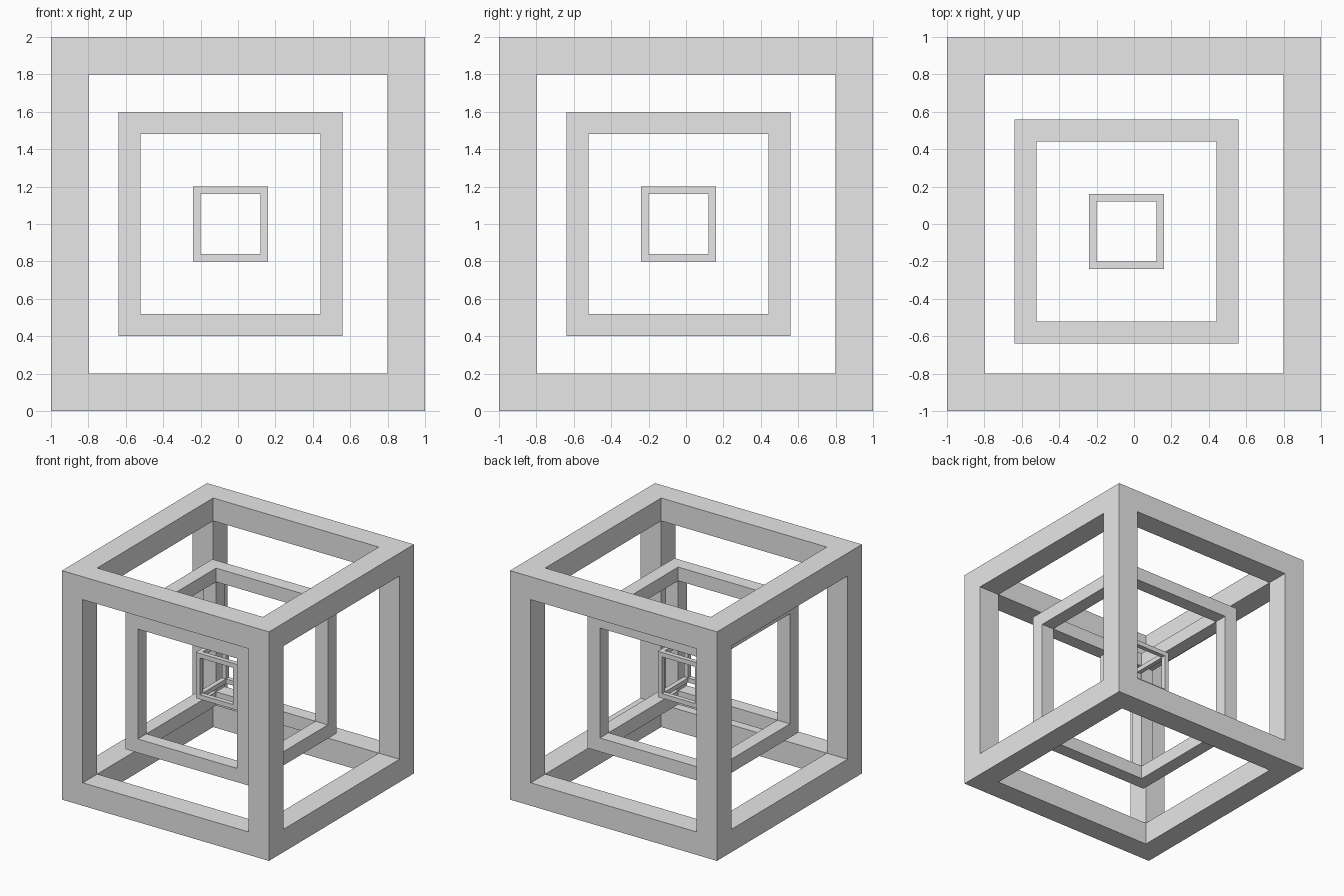
import bpy
import bmesh
from mathutils import Vector

default = bpy.data.objects.get("Cube")
if default:
    bpy.data.objects.remove(default, do_unlink=True)

grey = bpy.data.materials.new("light_grey")
grey.use_nodes = True
colour = (0.8, 0.8, 0.8, 1.0)
grey.diffuse_color = colour
for node in grey.node_tree.nodes:
    if node.type == "BSDF_PRINCIPLED":
        node.inputs["Base Color"].default_value = colour


def cube_frame(name, size, bar, centre):
    """Open cube made of twelve square bars, as one closed mesh."""
    bm = bmesh.new()
    bmesh.ops.create_cube(bm, size=size)

    # Window in each side
    windows = list(bm.faces)
    bmesh.ops.inset_individual(bm, faces=windows, thickness=bar,
                               use_even_offset=True)
    bm.normal_update()
    normals = [f.normal.copy() for f in windows]

    # Push the windows in by one bar width, then open them
    caps = bmesh.ops.extrude_discrete_faces(bm, faces=windows)["faces"]
    for cap, normal in zip(caps, normals):
        bmesh.ops.translate(bm, verts=list(cap.verts), vec=-normal * bar)
    bmesh.ops.delete(bm, geom=caps, context="FACES")

    # Join the window walls along the inner edges
    bmesh.ops.remove_doubles(bm, verts=bm.verts, dist=bar * 0.01)
    bmesh.ops.recalc_face_normals(bm, faces=bm.faces)

    mesh = bpy.data.meshes.new(name)
    bm.to_mesh(mesh)
    bm.free()
    mesh.materials.append(grey)
    obj = bpy.data.objects.new(name, mesh)
    obj.location = centre
    bpy.context.collection.objects.link(obj)


# Nested frames; the two inner ones sit slightly off centre
middle = Vector((0, 0, 1))
shift = Vector((-0.04, -0.04, 0))
cube_frame("outer_frame", 2.0, 0.2, middle)
cube_frame("middle_frame", 1.2, 0.12, middle + shift)
cube_frame("inner_frame", 0.4, 0.04, middle + shift)
